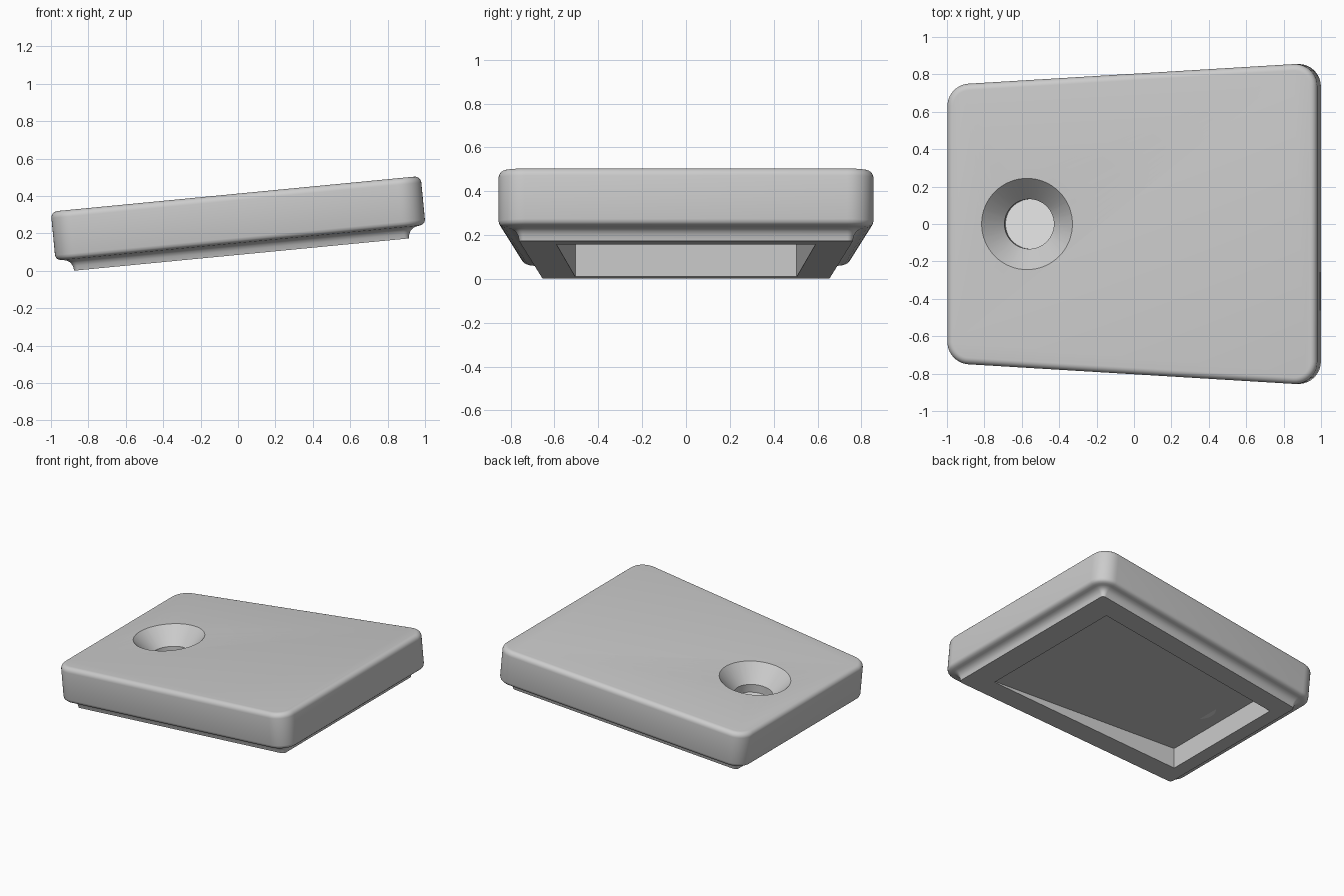
import bpy, bmesh
from math import sin, cos, pi, radians
from mathutils import Matrix, Vector

cube = bpy.data.objects.get("Cube")
if cube:
    bpy.data.objects.remove(cube)

TILT = Matrix.Rotation(radians(-5.5), 4, 'Y')
LEFT, RIGHT, CORNER = -0.966, 1.021, 0.12
HOLE_AT = (-0.535, 0)


def material(name, value):
    mat = bpy.data.materials.new(name)
    mat.use_nodes = True
    colour = (value, value, value, 1)
    mat.diffuse_color = colour
    mat.node_tree.nodes["Principled BSDF"].inputs["Base Color"].default_value = colour
    return mat


def loft(name, rings, mat, matrix=Matrix()):
    """Closed solid skinned through rings of equal point count."""
    bm = bmesh.new()
    loops = [[bm.verts.new(p) for p in ring] for ring in rings]
    n = len(loops[0])
    for a, b in zip(loops, loops[1:]):
        for i in range(n):
            j = (i + 1) % n
            bm.faces.new((a[i], a[j], b[j], b[i]))
    bm.faces.new(loops[0][::-1])
    bm.faces.new(loops[-1])
    bm.transform(matrix)
    bmesh.ops.recalc_face_normals(bm, faces=bm.faces)
    mesh = bpy.data.meshes.new(name)
    bm.to_mesh(mesh)
    bm.free()
    mesh.materials.append(mat)
    obj = bpy.data.objects.new(name, mesh)
    bpy.context.collection.objects.link(obj)
    return obj


def half_width(u):
    return 0.801 + 0.06 * u


def outline(inset, w, steps=10):
    """Rounded tapered rectangle, symmetric about y = 0."""
    r = CORNER - inset
    lean = 0.06
    upper = []
    for u, a0, a1 in ((RIGHT - CORNER, 0, pi / 2 + lean),
                      (LEFT + CORNER, pi / 2 + lean, pi)):
        for k in range(steps + 1):
            a = a0 + (a1 - a0) * k / steps
            upper.append((u + r * cos(a), half_width(u) - CORNER + r * sin(a), w))
    return upper + [(x, -y, z) for x, y, z in reversed(upper)]


def circle(r, w, n=64):
    return [(HOLE_AT[0] + r * cos(2 * pi * k / n), r * sin(2 * pi * k / n), w) for k in range(n)]


def cut(target, cutter):
    cutter.hide_render = True
    mod = target.modifiers.new("cut", 'BOOLEAN')
    mod.operation, mod.solver, mod.object = 'DIFFERENCE', 'EXACT', cutter
    bpy.context.view_layer.objects.active = target
    bpy.ops.object.modifier_apply(modifier=mod.name)
    bpy.data.objects.remove(cutter)


grey = material("light grey", 0.6)
white = material("white", 0.95)

# Slab: concave foot, rounded lower lip, straight side, rounded top edge
profile = [(0.095, 0.085), (0.09, 0.11), (0.08, 0.128), (0.065, 0.14), (0.045, 0.146),
           (0.028, 0.148), (0.013, 0.154), (0.004, 0.163), (0, 0.177)]
top, bevel = 0.411, 0.035
profile += [(bevel * (1 - cos(a)), top - bevel * (1 - sin(a)))
            for a in (pi / 2 * k / 6 for k in range(7))]
body = loft("slab_body", [outline(i, w) for i, w in profile], grey, TILT)

# Level-roofed tapered pocket underneath
plan = [(-0.78, -0.505), (0.74, -0.59), (0.74, 0.59), (-0.78, 0.505)]
cut(body, loft("pocket_cutter", [[(x, y, z) for x, y in plan] for z in (-0.3, 0.163)], grey))

# Countersunk screw hole, stopping just above the pocket roof
cone = [(0.133, 0.228), (0.133, 0.29), (0.244, top), (0.244, top + 0.1)]
cut(body, loft("hole_cutter", [circle(r, w) for r, w in cone], grey, TILT))

# Pale floor of the screw hole
loft("hole_floor", [circle(0.133, w) for w in (0.225, 0.23)], white, TILT)

bpy.ops.object.select_all(action='DESELECT')
body.select_set(True)
bpy.context.view_layer.objects.active = body
bpy.ops.object.shade_smooth_by_angle(angle=radians(35))
